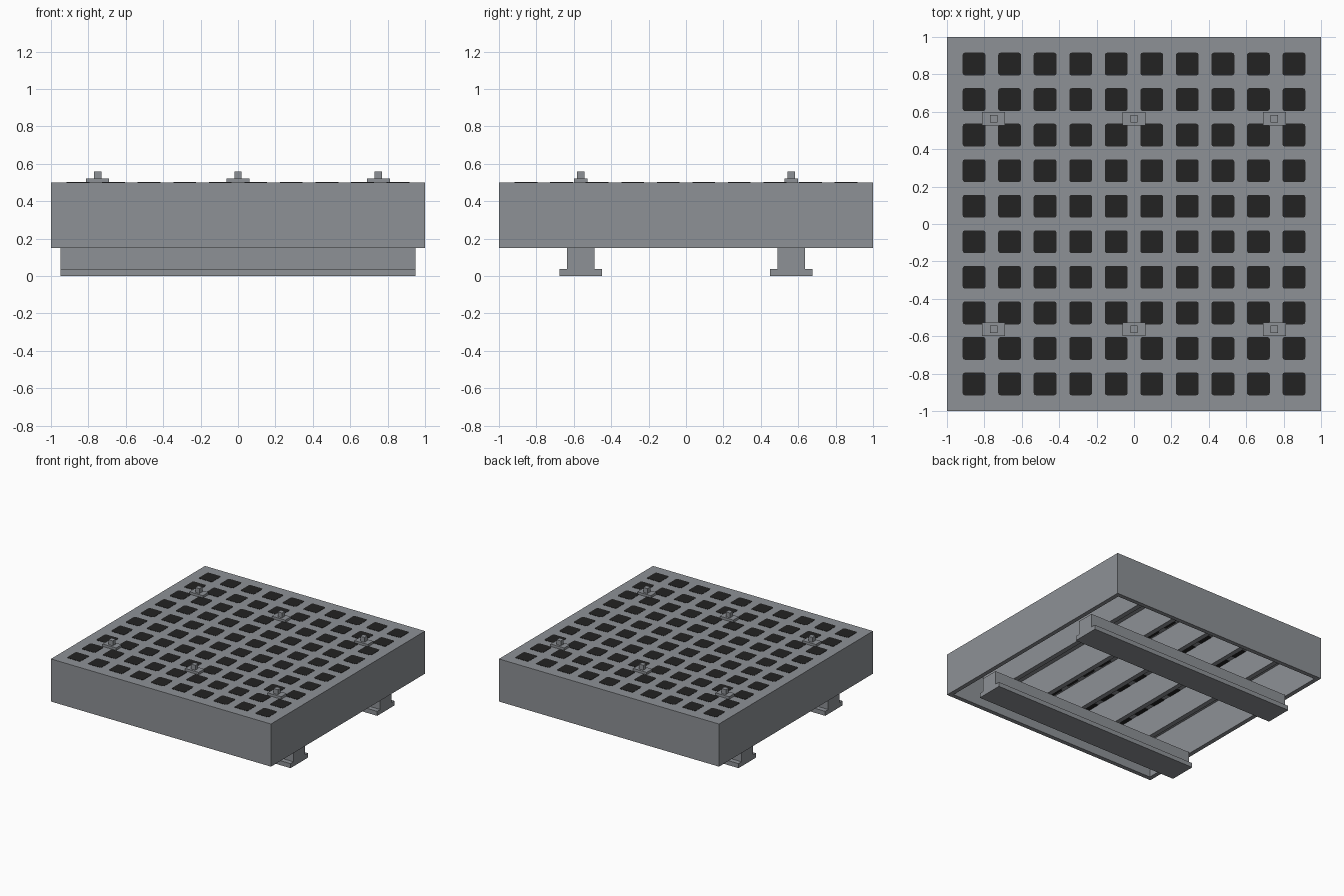
import bpy, bmesh
from mathutils import Matrix, Vector

if "Cube" in bpy.data.objects:
    bpy.data.objects.remove(bpy.data.objects["Cube"])


def material(name, rgb):
    m = bpy.data.materials.new(name)
    m.diffuse_color = (*rgb, 1)
    m.use_nodes = True
    m.node_tree.nodes["Principled BSDF"].inputs["Base Color"].default_value = m.diffuse_color
    return m


STEEL = material("steel grey", (0.27, 0.285, 0.305))
BLACK = material("hole black", (0.016, 0.016, 0.016))


def add_box(bm, lo, hi, round_corners=0):
    """Add a box between two corners, optionally rounding its upright edges."""
    lo, hi = Vector(lo), Vector(hi)
    mat = Matrix.Translation((lo + hi) / 2) @ Matrix.Diagonal((*(hi - lo), 1))
    verts = bmesh.ops.create_cube(bm, size=1, matrix=mat)["verts"]
    if round_corners:
        edges = {e for v in verts for e in v.link_edges
                 if abs(e.verts[0].co.z - e.verts[1].co.z) > 1e-4}
        bmesh.ops.bevel(bm, geom=list(edges), offset=round_corners,
                        segments=2, profile=0.5, affect='EDGES')


def finish(bm, name, mat):
    bmesh.ops.recalc_face_normals(bm, faces=bm.faces)
    me = bpy.data.meshes.new(name)
    bm.to_mesh(me)
    bm.free()
    me.materials.append(mat)
    ob = bpy.data.objects.new(name, me)
    bpy.context.collection.objects.link(ob)
    return ob


Z_TOP, Z_CEIL, Z_RIM, WALL = 0.5, 0.46, 0.15, 0.05

# Open-bottomed tray: cube with the underside inset and pushed up
bm = bmesh.new()
add_box(bm, (-1, -1, Z_RIM), (1, 1, Z_TOP))
under = min(bm.faces, key=lambda f: f.calc_center_median().z)
bmesh.ops.inset_region(bm, faces=[under], thickness=WALL)
cavity = bmesh.ops.extrude_face_region(bm, geom=[under])["geom"]
bmesh.ops.translate(bm, vec=(0, 0, Z_CEIL - Z_RIM),
                    verts=[g for g in cavity if isinstance(g, bmesh.types.BMVert)])
if under.is_valid:
    bmesh.ops.delete(bm, geom=[under], context='FACES_ONLY')
finish(bm, "table_tray", STEEL)

# Ten by ten dark square holes running through the top sheet
bm = bmesh.new()
for i in range(10):
    for j in range(10):
        x, y = (i - 4.5) * 0.19, (j - 4.5) * 0.19
        add_box(bm, (x - 0.061, y - 0.061, Z_CEIL - 0.003),
                (x + 0.061, y + 0.061, Z_TOP + 0.002), 0.012)
finish(bm, "hole_grid", BLACK)

# Deep stiffening ribs under the top sheet
bm = bmesh.new()
for i in range(-2, 3):
    x = i / 3
    add_box(bm, (x - 0.02, -1 + WALL, 0.225), (x + 0.02, 1 - WALL, Z_CEIL))
finish(bm, "stiffening_ribs", STEEL)

# Two flanged mounting rails
for side, name in ((-1, "front_rail"), (1, "back_rail")):
    y = side * 0.5625
    bm = bmesh.new()
    profile = [(-0.1125, 0), (0.1125, 0), (0.1125, 0.037), (0.073, 0.037),
               (0.073, Z_RIM), (-0.073, Z_RIM), (-0.073, 0.037), (-0.1125, 0.037)]
    face = bm.faces.new([bm.verts.new((-0.95, y + p, z)) for p, z in profile])
    ext = bmesh.ops.extrude_face_region(bm, geom=[face])["geom"]
    bmesh.ops.translate(bm, vec=(1.9, 0, 0),
                        verts=[g for g in ext if isinstance(g, bmesh.types.BMVert)])
    finish(bm, name, STEEL)

# Six locating studs, each a base plate with a square pin
bm = bmesh.new()
for x in (-0.75, 0, 0.75):
    for y in (-0.5625, 0.5625):
        add_box(bm, (x - 0.0615, y - 0.036, Z_TOP), (x + 0.0615, y + 0.036, 0.52))
        add_box(bm, (x - 0.019, y - 0.019, 0.52), (x + 0.019, y + 0.019, 0.56))
finish(bm, "locating_studs", STEEL)
